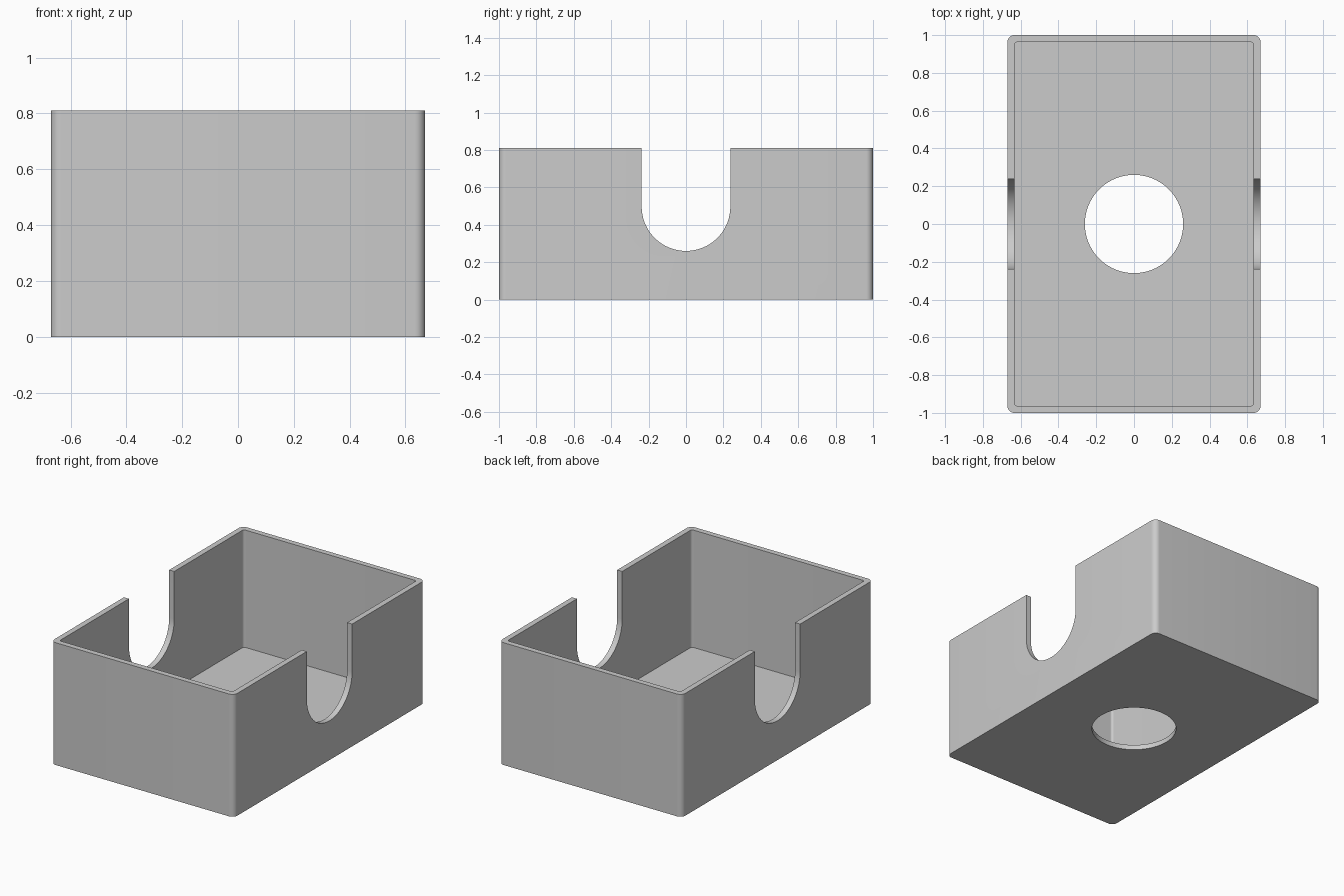
import bpy, bmesh
from math import pi, sin, cos, radians

WIDTH, LENGTH, HEIGHT = 1.34, 2.0, 0.81
WALL, FLOOR = 0.037, 0.033
HOLE_R = 0.26                      # round hole in the floor
SLOT_R, SLOT_Z = 0.237, 0.497      # U-shaped side notches

cube = bpy.data.objects.get("Cube")
if cube:
    bpy.data.objects.remove(cube, do_unlink=True)

grey = bpy.data.materials.new("light_grey")
grey.use_nodes = True
colour = (0.6, 0.6, 0.6, 1)
grey.diffuse_color = colour
grey.node_tree.nodes["Principled BSDF"].inputs["Base Color"].default_value = colour


def arc(cx, cy, r, start, end, steps):
    angles = [radians(start + (end - start) * i / steps) for i in range(steps + 1)]
    return [(cx + r * cos(a), cy + r * sin(a)) for a in angles]


def rounded_rect(w, l, r):
    x, y = w / 2 - r, l / 2 - r
    corners = [(x, y), (-x, y), (-x, -y), (x, -y)]
    return [p for i, (cx, cy) in enumerate(corners)
            for p in arc(cx, cy, r, 90 * i, 90 * i + 90, 8)]


def prism(name, outline, low, high, axis="z"):
    """Extrude an outline along z, or a (y, z) outline along x."""
    place = (lambda p, h: (p[0], p[1], h)) if axis == "z" else (lambda p, h: (h, p[0], p[1]))
    bm = bmesh.new()
    face = bm.faces.new([bm.verts.new(place(p, low)) for p in outline])
    extruded = bmesh.ops.extrude_face_region(bm, geom=[face], use_keep_orig=True)
    for v in extruded["geom"]:
        if isinstance(v, bmesh.types.BMVert):
            v.co[2 if axis == "z" else 0] = high
    bmesh.ops.recalc_face_normals(bm, faces=bm.faces)
    mesh = bpy.data.meshes.new(name)
    bm.to_mesh(mesh)
    bm.free()
    obj = bpy.data.objects.new(name, mesh)
    bpy.context.collection.objects.link(obj)
    obj.data.materials.append(grey)
    return obj


# Open tray body with rounded vertical corners
tray = prism("open_tray", rounded_rect(WIDTH, LENGTH, WALL), 0, HEIGHT)

# Cutters: inner cavity, floor hole and the notch through both side walls
cavity = prism("cavity_cutter", rounded_rect(WIDTH - 2 * WALL, LENGTH - 2 * WALL, 0.016),
               FLOOR, HEIGHT + 0.2)
hole = prism("floor_hole_cutter", arc(0, 0, HOLE_R, 0, 360, 96)[:-1], -0.2, 0.2)
slot_outline = arc(0, SLOT_Z, SLOT_R, 180, 360, 48) + [(SLOT_R, HEIGHT + 0.2), (-SLOT_R, HEIGHT + 0.2)]
slot = prism("side_notch_cutter", slot_outline, -WIDTH, WIDTH, axis="x")

for cutter in (cavity, hole, slot):
    mod = tray.modifiers.new(cutter.name, "BOOLEAN")
    mod.operation = "DIFFERENCE"
    mod.solver = "EXACT"
    mod.object = cutter

# Bake the cuts, then drop the cutters
bpy.context.view_layer.update()
evaluated = tray.evaluated_get(bpy.context.evaluated_depsgraph_get())
result = bpy.data.meshes.new_from_object(evaluated)
tray.modifiers.clear()
tray.data = result
for cutter in (cavity, hole, slot):
    bpy.data.objects.remove(cutter, do_unlink=True)

# Smooth the curves and keep the rims crisp
bpy.ops.object.select_all(action="DESELECT")
tray.select_set(True)
bpy.context.view_layer.objects.active = tray
bpy.ops.object.shade_smooth_by_angle(angle=radians(30))
